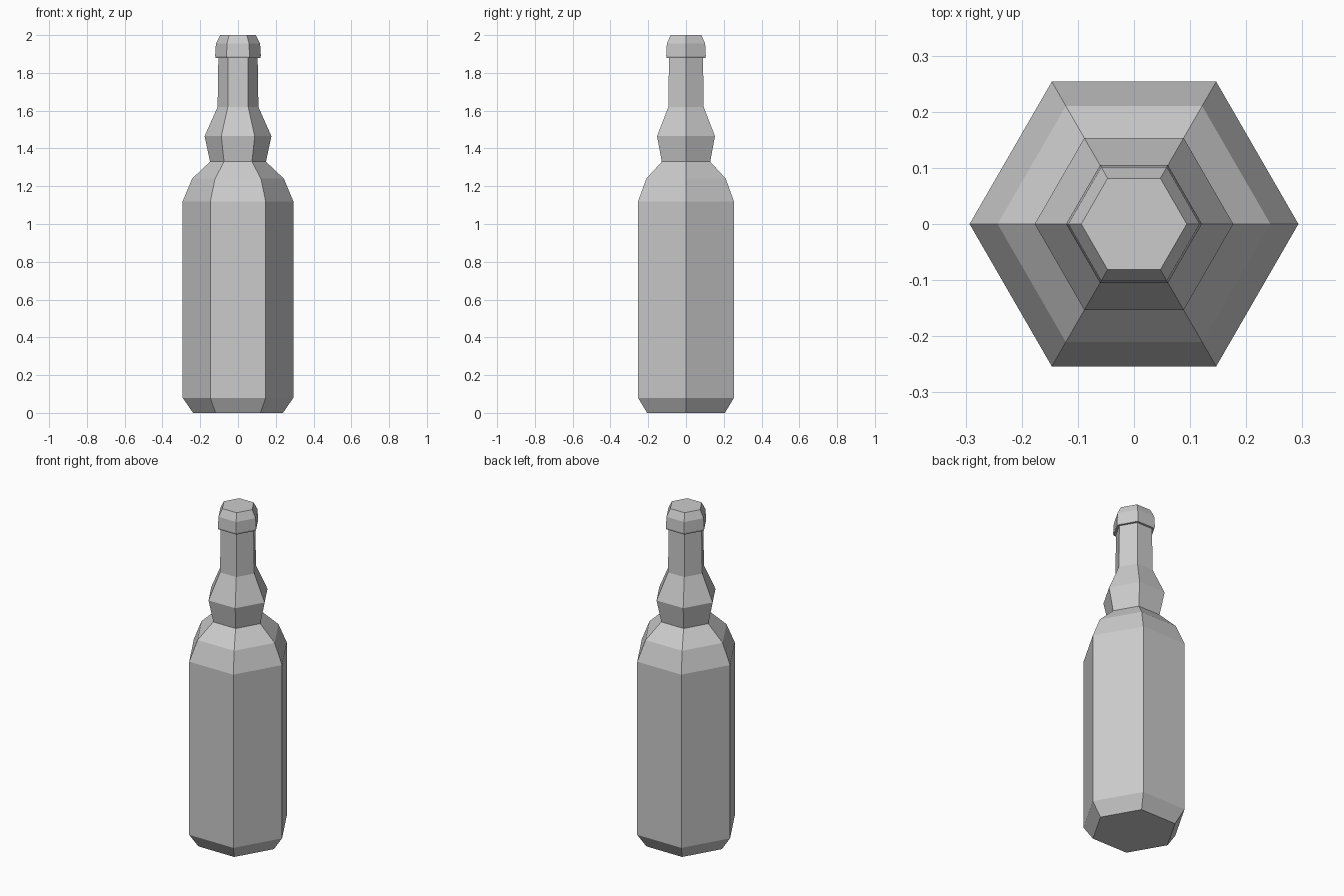
import bpy, bmesh
from math import cos, sin, pi

if "Cube" in bpy.data.objects:
    bpy.data.objects.remove(bpy.data.objects["Cube"])

SIDES = 6

# Profile from base to top: (corner radius, height)
PROFILE = [
    (0.238, 0.0), (0.293, 0.08),                  # chamfered base
    (0.293, 1.12), (0.243, 1.24), (0.148, 1.33),  # body and shoulder
    (0.177, 1.465), (0.108, 1.62),                # neck bulge
    (0.104, 1.88), (0.118, 1.88),                 # neck, underside of lip
    (0.121, 1.89), (0.117, 1.955), (0.094, 2.0),  # lip and top
]


def lathe(name, profile, sides):
    bm = bmesh.new()
    rings = [[bm.verts.new((r * cos(2 * pi * i / sides), r * sin(2 * pi * i / sides), z))
              for i in range(sides)] for r, z in profile]
    for low, high in zip(rings, rings[1:]):
        for i in range(sides):
            j = (i + 1) % sides
            bm.faces.new((low[i], low[j], high[j], high[i]))
    bm.faces.new(rings[0][::-1])
    bm.faces.new(rings[-1])
    mesh = bpy.data.meshes.new(name)
    bm.to_mesh(mesh)
    bm.free()
    obj = bpy.data.objects.new(name, mesh)
    bpy.context.collection.objects.link(obj)
    return obj


# Six-sided bottle
lathe("bottle", PROFILE, SIDES)
